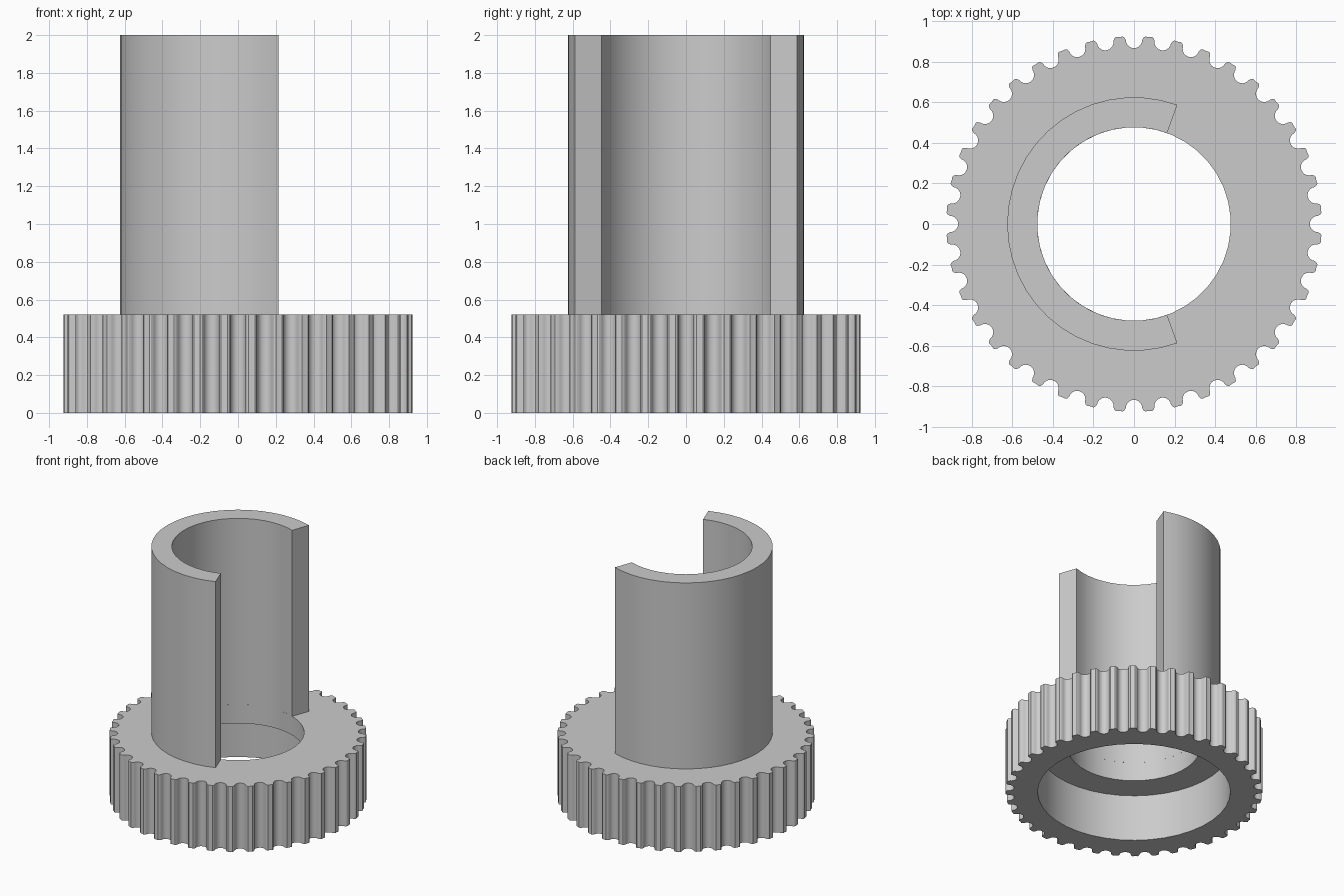
import bpy, bmesh
from math import radians, cos, sin, pi
from mathutils import Vector

old = bpy.data.objects.get("Cube")
if old:
    bpy.data.objects.remove(old)

TEETH = 40
TIP, BORE, RECESS, SLEEVE = 0.924, 0.477, 0.695, 0.625
LEDGE_Z, HUB_Z, TOP_Z = 0.37, 0.52, 2.0

grey = bpy.data.materials.new("plain grey")
grey.use_nodes = True
grey.diffuse_color = (0.6, 0.6, 0.6, 1)
grey.node_tree.nodes["Principled BSDF"].inputs["Base Color"].default_value = (0.6, 0.6, 0.6, 1)


def polar(r, a):
    return Vector((r * cos(a), r * sin(a)))


def finish(bm, name):
    bmesh.ops.remove_doubles(bm, verts=bm.verts, dist=1e-5)
    bmesh.ops.recalc_face_normals(bm, faces=bm.faces)
    mesh = bpy.data.meshes.new(name)
    bm.to_mesh(mesh)
    bm.free()
    mesh.materials.append(grey)
    obj = bpy.data.objects.new(name, mesh)
    bpy.context.collection.objects.link(obj)
    bpy.ops.object.select_all(action="DESELECT")
    obj.select_set(True)
    bpy.context.view_layer.objects.active = obj
    bpy.ops.object.shade_smooth_by_angle(angle=radians(32))


def face(bm, points):
    bm.faces.new([bm.verts.new(p) for p in points])


def wall(bm, line, z0, z1):
    for p, q in zip(line, line[1:]):
        face(bm, [(*p, z0), (*q, z0), (*q, z1), (*p, z1)])


def plate(bm, line_a, line_b, za, zb):
    face(bm, [(*p, za) for p in line_a] + [(*p, zb) for p in reversed(line_b)])


# Profile of one tooth space: rounded lips and a round groove, as (radius, sideways)
half = [(TIP, 0.056), (TIP - 0.004, 0.048), (TIP - 0.013, 0.043)]
groove_mid = TIP - 0.016
arc = [(groove_mid - 0.041 * sin(t * pi / 10), -0.041 * cos(t * pi / 10)) for t in range(11)]
space = [(r, -s) for r, s in half] + arc + list(reversed(half))

# Toothed pulley, one sector per groove, with stepped bore
bm = bmesh.new()
step = 2 * pi / TEETH
for i in range(TEETH):
    a = i * step
    ends = [a - step / 2, a + step / 2]
    along, across = polar(1, a), polar(1, a + pi / 2)
    rim = [polar(TIP, ends[0])] + [along * r + across * s for r, s in space] + [polar(TIP, ends[1])]
    recess = [polar(RECESS, e) for e in ends]
    bore = [polar(BORE, e) for e in ends]
    wall(bm, rim, 0, HUB_Z)
    wall(bm, recess, 0, LEDGE_Z)
    wall(bm, bore, LEDGE_Z, HUB_Z)
    plate(bm, rim, recess, 0, 0)
    plate(bm, recess, bore, LEDGE_Z, LEDGE_Z)
    plate(bm, rim, bore, HUB_Z, HUB_Z)
finish(bm, "toothed_pulley")

# Open sleeve standing on the pulley, with a wide slot facing +x
bm = bmesh.new()
SEGMENTS = 28
angles = [radians(70 + 220 * i / SEGMENTS) for i in range(SEGMENTS + 1)]
outer = [polar(SLEEVE, a) for a in angles]
inner = [polar(BORE, a) for a in angles]
wall(bm, outer, HUB_Z, TOP_Z)
wall(bm, inner, HUB_Z, TOP_Z)
for z in (HUB_Z, TOP_Z):
    for i in range(SEGMENTS):
        plate(bm, outer[i:i + 2], inner[i:i + 2], z, z)
for i in (0, SEGMENTS):
    wall(bm, [outer[i], inner[i]], HUB_Z, TOP_Z)
finish(bm, "slotted_sleeve")
